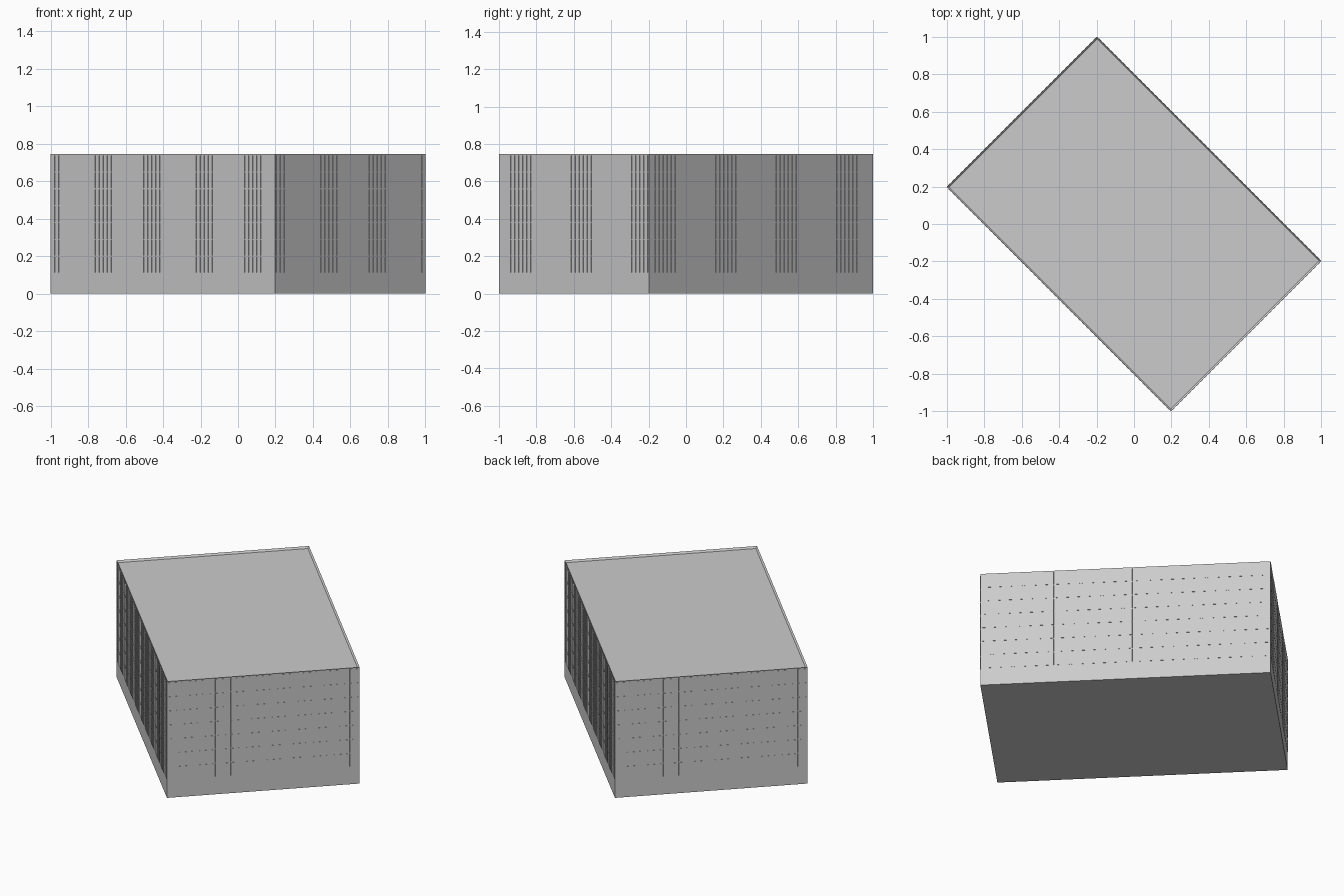
import bpy, bmesh, math
from mathutils import Matrix

if "Cube" in bpy.data.objects:
    bpy.data.objects.remove(bpy.data.objects["Cube"])

L, W, H = 0.846, 0.568, 0.745      # half length, half width, height
ROT = Matrix.Rotation(math.radians(-45), 4, 'Z')

grey = bpy.data.materials.new("concrete grey")
grey.diffuse_color = (0.6, 0.6, 0.6, 1)
grey.use_nodes = True
grey.node_tree.nodes["Principled BSDF"].inputs["Base Color"].default_value = grey.diffuse_color


def finish(name, bm):
    bm.transform(ROT)
    me = bpy.data.meshes.new(name)
    bm.to_mesh(me)
    bm.free()
    me.materials.append(grey)
    ob = bpy.data.objects.new(name, me)
    bpy.context.collection.objects.link(ob)
    return ob


def box(bm, lo, hi):
    size = [b - a for a, b in zip(lo, hi)]
    mid = [(a + b) / 2 for a, b in zip(lo, hi)]
    m = Matrix.Translation(mid) @ Matrix.Diagonal((*size, 1))
    bmesh.ops.create_cube(bm, size=1, matrix=m)


# main block with a shallow recessed roof behind a thin parapet
bm = bmesh.new()
box(bm, (-L, -W, 0), (L, W, H))
top = max(bm.faces, key=lambda f: f.calc_center_median().z)
bmesh.ops.inset_region(bm, faces=[top], thickness=0.012)
bmesh.ops.translate(bm, verts=top.verts[:], vec=(0, 0, -0.012))
bm.normal_update()
# inner parapet walls
bmesh.ops.recalc_face_normals(bm, faces=bm.faces[:])
finish("building_block", bm)

# seven rows of narrow facade panels, slightly proud of each wall
ROWS, Z0, PITCH, ROW_H, T = 7, 0.11, 0.0305, 0.09, 0.0015


def facade(name, half, depth, along_x, side):
    bm = bmesh.new()
    n = int(2 * half / PITCH)
    a, b = sorted((side * (depth - 0.002), side * (depth + T)))
    for r in range(ROWS):
        z = Z0 + r * ROW_H
        for i in range(n):
            c = (i - (n - 1) / 2) * PITCH
            lo, hi = c - 0.009, c + 0.009
            if along_x:
                box(bm, (lo, a, z + 0.003), (hi, b, z + ROW_H - 0.003))
            else:
                box(bm, (a, lo, z + 0.003), (b, hi, z + ROW_H - 0.003))
    finish(name, bm)


for s, tag in ((-1, "a"), (1, "b")):
    facade("long_wall_panels_" + tag, L, W, True, s)
    facade("short_wall_panels_" + tag, W, L, False, s)
